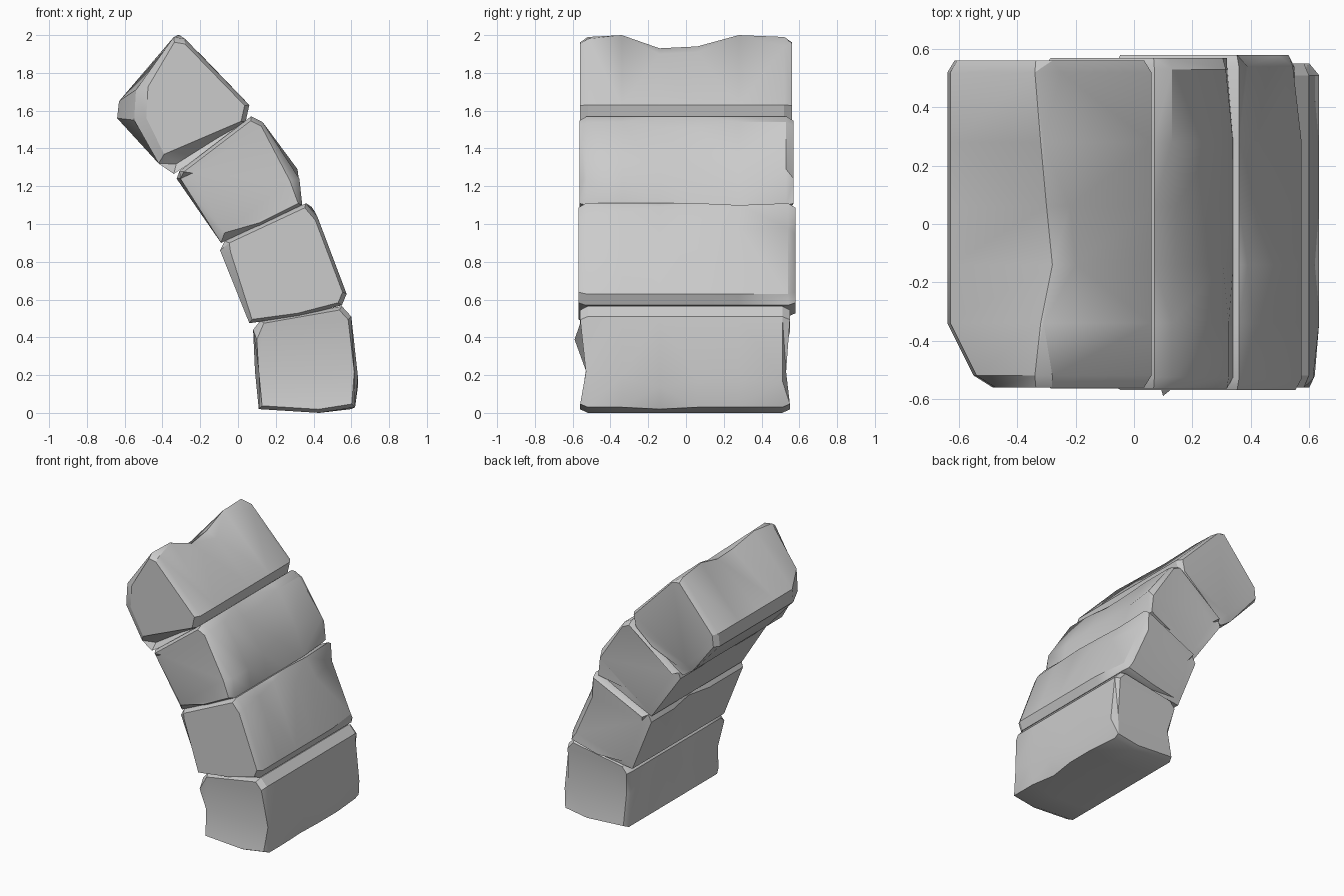
import bpy, bmesh, math
from mathutils import Vector

cube = bpy.data.objects.get("Cube")
if cube:
    bpy.data.objects.remove(cube, do_unlink=True)

stone = bpy.data.materials.new("grey stone")
stone.use_nodes = True
stone.diffuse_color = (0.6, 0.6, 0.6, 1)
stone.node_tree.nodes["Principled BSDF"].inputs["Base Color"].default_value = (0.6, 0.6, 0.6, 1)
stone.node_tree.nodes["Principled BSDF"].inputs["Roughness"].default_value = 0.9


def block(name, profile, front, back, split, chips):
    """Loft a profile (x, z) from front to back; chips move (ring, point) by an offset."""
    n = len(profile)
    mid = sum((Vector(p) for p in profile), Vector((0, 0))) / n
    rings = [front, front + 0.04, -0.34, -0.14, 0.06, 0.28, back - 0.04, back]
    bm = bmesh.new()
    loops = []
    for r, y in enumerate(rings):
        size = 0.93 if r in (0, len(rings) - 1) else 1
        loop = []
        for i, p in enumerate(profile):
            q = mid + (Vector(p) - mid) * size
            loop.append(bm.verts.new(Vector((q.x, y, q.y)) + Vector(chips.get((r, i), (0, 0, 0)))))
        loops.append(loop)
    for a, b in zip(loops, loops[1:]):
        for i in range(n):
            j = (i + 1) % n
            bm.faces.new((a[i], a[j], b[j], b[i]))
    # each end is two facets meeting along a crease
    s, e = split
    for loop in (loops[0], loops[-1]):
        bm.faces.new(loop[s:e + 1])
        bm.faces.new(loop[e:] + loop[:s + 1])
    bmesh.ops.triangulate(bm, faces=[f for f in bm.faces if len(f.verts) == 4])
    bmesh.ops.recalc_face_normals(bm, faces=bm.faces)
    mesh = bpy.data.meshes.new(name)
    bm.to_mesh(mesh)
    bm.free()
    mesh.materials.append(stone)
    ob = bpy.data.objects.new(name, mesh)
    bpy.context.collection.objects.link(ob)
    bpy.ops.object.select_all(action="DESELECT")
    ob.select_set(True)
    bpy.context.view_layer.objects.active = ob
    bpy.ops.object.shade_smooth_by_angle(angle=math.radians(30))


# base block: waist near the foot, bulge higher up
block("base_block",
      [(.11, .02), (.43, 0), (.62, .03), (.635, .17), (.60, .51), (.55, .565), (.12, .49), (.08, .44), (.09, .22)],
      -.56, .55, (3, 8),
      {(0, 3): (0, .03, .04), (0, 8): (0, .03, 0), (0, 7): (0, -.03, -.04), (1, 8): (.02, .02, 0),
       (7, 3): (-.03, -.02, .04), (7, 8): (.02, -.04, .04), (6, 8): (.02, -.02, .04),
       (3, 3): (0, 0, -.03), (2, 3): (0, 0, .02), (1, 3): (-.02, 0, .07),
       (4, 8): (.03, 0, 0), (3, 2): (-.02, 0, -.01), (6, 2): (-.02, 0, 0)})

# second block: rear outer corner and rear top edge knocked off
block("lower_middle_block",
      [(.06, .475), (.32, .51), (.55, .57), (.575, .63), (.42, 1.04), (.36, 1.11), (-.07, .91), (-.095, .86)],
      -.57, .58, (3, 7),
      {(6, 3): (-.03, 0, 0), (7, 3): (-.06, 0, 0), (6, 4): (-.03, 0, -.06), (7, 4): (-.05, 0, -.08),
       (5, 4): (.02, 0, -.07), (4, 4): (.01, 0, -.03), (5, 5): (0, 0, -.01), (3, 4): (-.03, 0, .05),
       (2, 4): (-.01, 0, .02), (0, 7): (.03, 0, 0), (7, 7): (.05, -.04, 0),
       (7, 0): (.03, -.03, .02), (4, 7): (.03, 0, .01)})

# third block: scooped lower outer edge, chipped inner front corner
block("upper_middle_block",
      [(-.09, .9), (.12, .99), (.34, 1.1), (.325, 1.24), (.13, 1.54), (.07, 1.57), (-.31, 1.28), (-.325, 1.24)],
      -.565, .57, (3, 7),
      {(0, 7): (.06, .02, .03), (1, 7): (.02, 0, 0), (0, 0): (.01, 0, .03), (0, 3): (-.03, 0, -.01),
       (4, 3): (-.045, 0, .05), (5, 3): (-.05, 0, .06), (3, 3): (-.02, 0, .03), (6, 3): (-.01, 0, .05),
       (4, 4): (.015, 0, -.03), (3, 4): (.01, 0, -.03), (7, 7): (.04, -.05, .02),
       (7, 1): (0, -.04, .04), (7, 0): (.02, -.03, .02), (6, 2): (-.02, 0, 0), (4, 7): (.02, 0, 0)})

# top block: notched ridge, clipped inner front corner
block("top_block",
      [(-.34, 1.265), (-.10, 1.42), (.04, 1.54), (.06, 1.63), (-.28, 1.98), (-.34, 1.99), (-.63, 1.65), (-.64, 1.56),
       (-.42, 1.32)],
      -.56, .56, (2, 8),
      {(0, 6): (.13, 0, .08), (0, 7): (.13, 0, .0), (1, 6): (.09, 0, .06), (1, 7): (.09, 0, -.01),
       (3, 4): (.08, 0, -.08), (4, 4): (.06, 0, -.07), (3, 5): (.06, 0, -.06), (4, 5): (.04, 0, -.05),
       (2, 4): (-.03, 0, .02), (5, 4): (-.03, 0, .02), (6, 4): (.03, 0, -.04), (2, 5): (.02, 0, .01),
       (5, 5): (.02, 0, .01), (0, 1): (0, .07, .02), (0, 0): (.01, .07, .03), (0, 8): (.02, .01, .03),
       (7, 8): (.03, -.02, .02), (7, 0): (.01, -.04, .02)})
